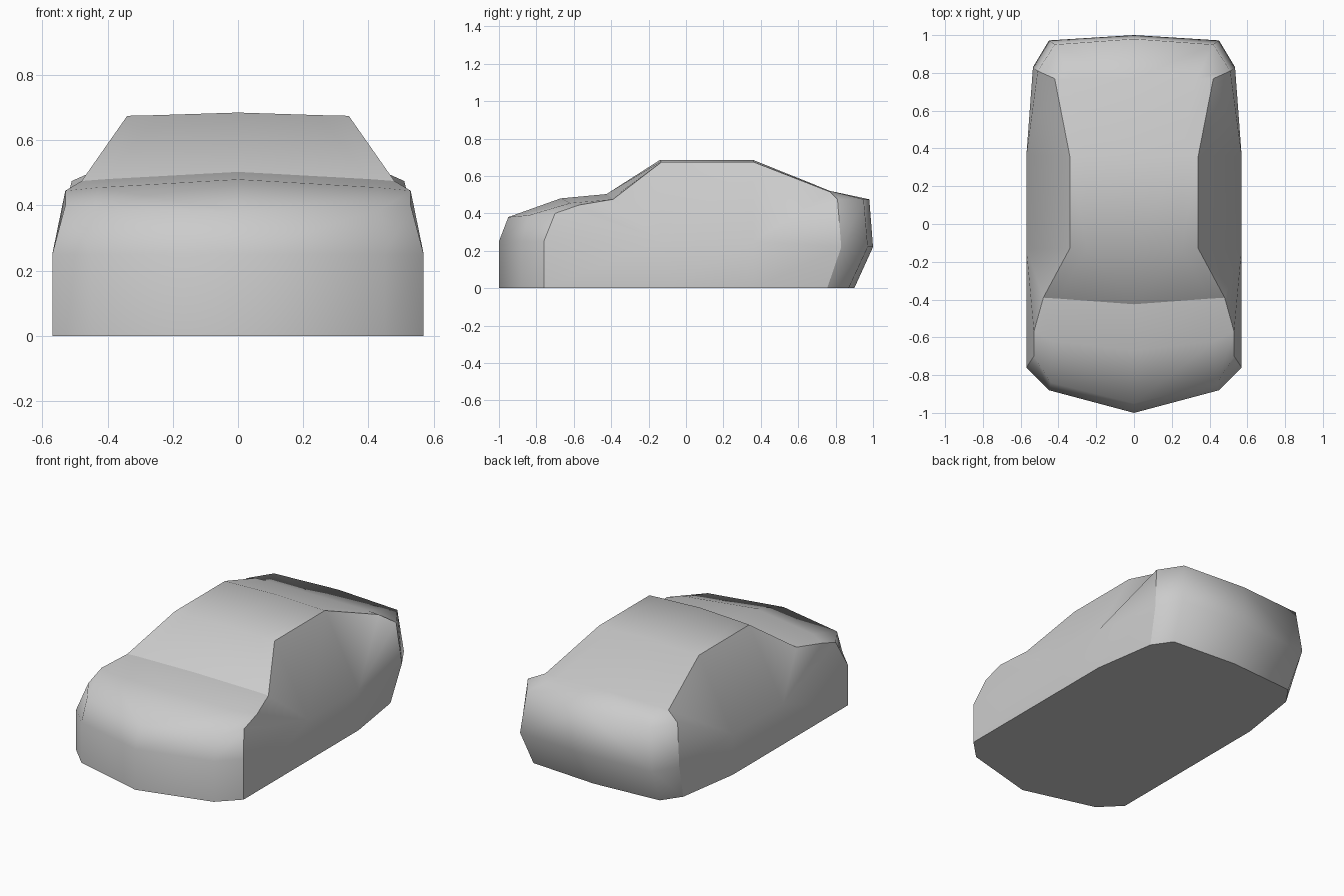
import bpy, bmesh

if "Cube" in bpy.data.objects:
    bpy.data.objects.remove(bpy.data.objects["Cube"])

# Stations run from the front bottom, over the roof, to the rear bottom.
# Each has a centre (y, z), a mid point (x, y, z) and a side edge (x, y, z).
STATIONS = [
    ((-1.00, 0.00), (0.45, -0.88, 0.00), (0.57, -0.76, 0.00)),   # front bottom
    ((-1.00, 0.25), (0.45, -0.88, 0.25), (0.57, -0.76, 0.25)),   # nose
    ((-0.95, 0.38), (0.44, -0.84, 0.39), (0.53, -0.70, 0.40)),   # bonnet lip
    ((-0.67, 0.48), (0.43, -0.62, 0.455), (0.53, -0.57, 0.445)), # bonnet
    ((-0.425, 0.503), (0.40, -0.395, 0.481), (0.48, -0.39, 0.475)),  # windscreen base
    ((-0.14, 0.685), (0.25, -0.135, 0.677), (0.34, -0.13, 0.675)),   # roof front
    ((0.36, 0.685), (0.25, 0.36, 0.677), (0.34, 0.36, 0.675)),   # roof rear
    ((0.77, 0.52), (0.33, 0.77, 0.52), (0.42, 0.77, 0.515)),     # rear window base
    ((0.98, 0.475), (0.42, 0.95, 0.475), (0.51, 0.81, 0.475)),   # tail lip
    ((1.00, 0.22), (0.45, 0.972, 0.22), (0.535, 0.83, 0.22)),    # tail
    ((0.90, 0.00), (0.43, 0.87, 0.00), (0.51, 0.755, 0.00)),     # rear bottom
]
COWL = 4

bm = bmesh.new()
rows = [[bm.verts.new((0, *c)), bm.verts.new(m), bm.verts.new(e)] for c, m, e in STATIONS]
edge = [r[2] for r in rows]

# Upper skin: bonnet, glass, roof and tail
for a, b in zip(rows, rows[1:]):
    for i in range(2):
        bm.faces.new((a[i], a[i + 1], b[i + 1], b[i]))

# Side wall: widest line and sill, joined to the side edge by fans
wide = [bm.verts.new((0.57, y, 0.25)) for y in (-0.13, 0.36)]
sill = [bm.verts.new((0.57, y, 0.0)) for y in (-0.13, 0.36)]
for hub, first, last in ((wide[0], 1, 5), (wide[1], 6, 9)):
    for i in range(first, last):
        bm.faces.new((hub, edge[i], edge[i + 1]))
bm.faces.new((wide[0], edge[5], edge[6], wide[1]))
top = [edge[1], *wide, edge[9]]
low = [edge[0], *sill, edge[10]]
for i in range(3):
    bm.faces.new((low[i], low[i + 1], top[i + 1], top[i]))

# Floor
floor = rows[0] + sill + rows[-1][::-1]
bm.faces.new(floor)

# Consistent outward normals
bmesh.ops.recalc_face_normals(bm, faces=bm.faces[:])
bm.normal_update()
if min(bm.faces, key=lambda f: f.calc_center_median().z).normal.z > 0:
    bmesh.ops.reverse_faces(bm, faces=bm.faces[:])

# Smooth shading with creases along the side edge, floor and windscreen base
for f in bm.faces:
    f.smooth = True
creases = list(zip(edge, edge[1:])) + list(zip(floor, floor[1:]))
creases += list(zip(rows[COWL], rows[COWL][1:]))
for a, b in creases:
    e = bm.edges.get((a, b))
    if e:
        e.smooth = False

mesh = bpy.data.meshes.new("car_body")
bm.to_mesh(mesh)
bm.free()
body = bpy.data.objects.new("car_body", mesh)
bpy.context.collection.objects.link(body)

# Other half
mirror = body.modifiers.new("mirror", 'MIRROR')
mirror.use_clip = True
